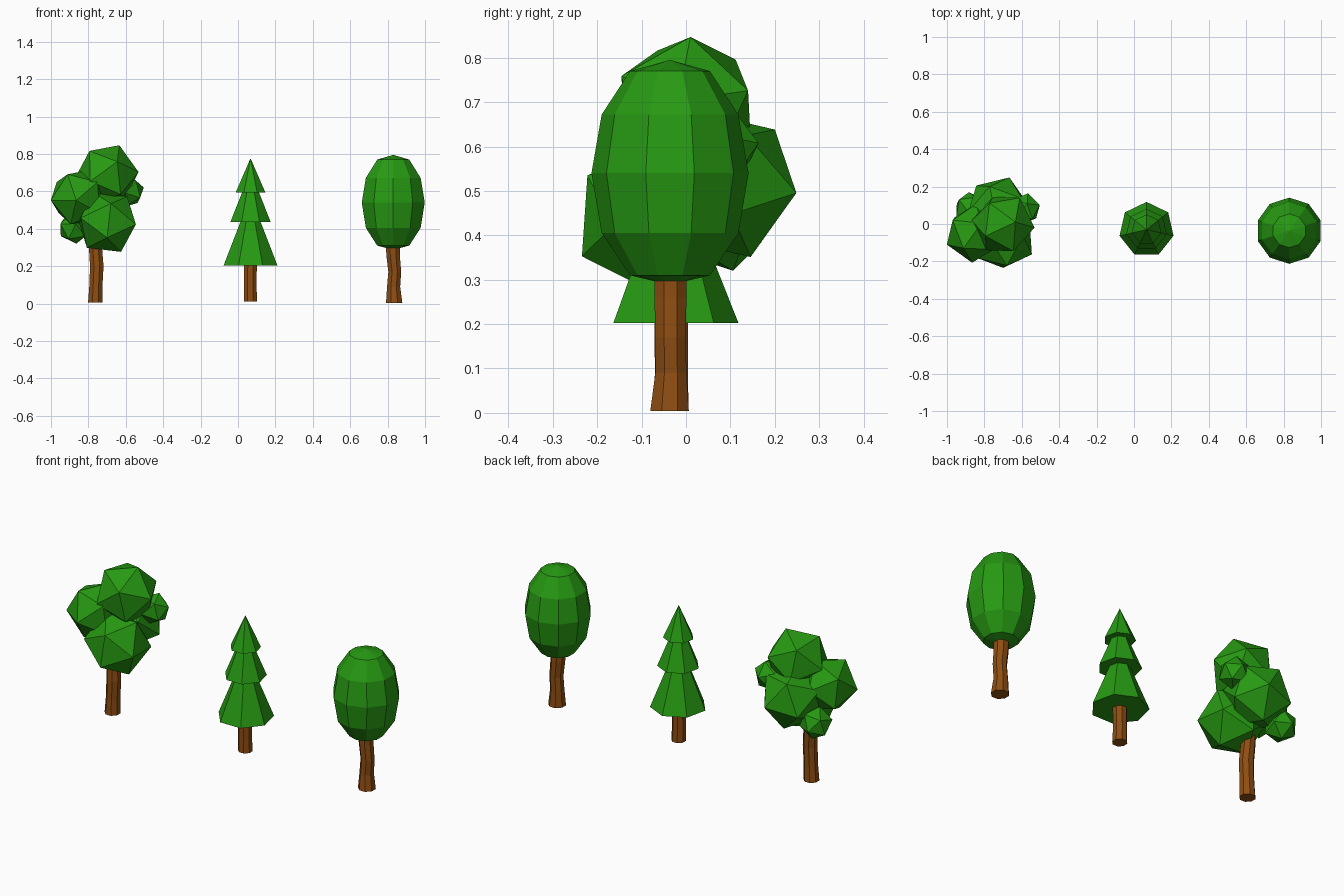
import bpy, bmesh, math
from mathutils import Vector, Matrix

if "Cube" in bpy.data.objects:
    bpy.data.objects.remove(bpy.data.objects["Cube"])


def material(name, col):
    m = bpy.data.materials.new(name)
    m.diffuse_color = (*col, 1)
    m.use_nodes = True
    m.node_tree.nodes["Principled BSDF"].inputs["Base Color"].default_value = m.diffuse_color
    return m


GREEN = material("leaf green", (0.02, 0.32, 0.006))
BROWN = material("bark brown", (0.27, 0.075, 0.006))


def finish(bm, name, mat):
    bmesh.ops.recalc_face_normals(bm, faces=bm.faces)
    me = bpy.data.meshes.new(name)
    bm.to_mesh(me)
    bm.free()
    me.materials.append(mat)
    ob = bpy.data.objects.new(name, me)
    bpy.context.collection.objects.link(ob)
    return ob


def lathe(name, mat, rings, sides, start=math.pi / 2):
    """Loft rings (x, y, z, radius); a zero radius makes a tip."""
    bm = bmesh.new()
    loops = []
    for x, y, z, r in rings:
        n = sides if r > 0 else 1
        loops.append([bm.verts.new((x + r * math.cos(start + i * math.tau / sides),
                                    y + r * math.sin(start + i * math.tau / sides), z))
                      for i in range(n)])
    for a, b in zip(loops, loops[1:]):
        for i in range(sides):
            j = (i + 1) % sides
            vs = [a[i % len(a)], a[j % len(a)], b[j % len(b)], b[i % len(b)]]
            bm.faces.new(list(dict.fromkeys(vs)))
    for l in (loops[0], loops[-1]):
        if len(l) > 1:
            bm.faces.new(l)
    return finish(bm, name, mat)


def frame(a, b):
    a = Vector(a).normalized()
    b = Vector(b)
    b = (b - a * b.dot(a)).normalized()
    return Matrix((a, b, a.cross(b))).transposed()


def leaf_ball(name, centre, radius, corner, neighbour):
    """Icosahedron turned so two adjacent corners point in given directions."""
    bm = bmesh.new()
    bmesh.ops.create_icosphere(bm, subdivisions=1, radius=radius)
    bm.verts.ensure_lookup_table()
    v = bm.verts[0]
    w = v.link_edges[0].other_vert(v)
    rot = frame(corner, neighbour) @ frame(v.co, w.co).transposed()
    bmesh.ops.transform(bm, matrix=Matrix.Translation(centre) @ rot.to_4x4(), verts=bm.verts)
    return finish(bm, name, GREEN)


# Bushy tree: trunk and six leaf balls
lathe("bushy_trunk", BROWN, [(-.763, -.035, 0.005, .042), (-.76, -.035, .09, .038),
                             (-.755, -.035, .2, .039), (-.762, -.03, .3, .038),
                             (-.76, -.02, .42, .035)], 8, math.pi / 8)
balls = [
    ("top", (-.70, 0, .69), .17, (.065, .01, .155), (-.095, -.067, .14)),
    ("left", (-.855, -.05, .567), .158, (-.145, -.06, -.015), (-.135, .08, .095)),
    ("front", (-.70, -.08, .435), .175, (0, -.167, -.089), (.02, -.145, .095)),
    ("back", (-.725, .085, .515), .175, (.06, .167, -.02), (-.05, .142, .14)),
    ("right_small", (-.585, .08, .6), .086, (.08, .02, .02), (.02, .03, .08)),
    ("low_small", (-.875, .085, .405), .088, (.01, .02, -.08), (-.075, .02, -.03)),
]
for n, c, r, d1, d2 in balls:
    leaf_ball("leaf_ball_" + n, c, r, d1, d2)

# Pine: trunk and three seven-sided tiers
px, py = .067, -.03
lathe("pine_trunk", BROWN, [(px, py, .01, .039), (px - .002, py, .08, .037),
                            (px, py, .25, .037)], 8, math.pi / 8)
for n, z0, r0, z1, r1 in (("lower", .203, .148, .45, .05),
                          ("middle", .435, .111, .61, .04),
                          ("upper", .595, .081, .777, 0)):
    lathe("pine_tier_" + n, GREEN, [(px, py, z0, r0), (px, py, z1, r1)], 7)

# Oval tree: bent trunk and ten-sided crown
lathe("oval_trunk", BROWN, [(.835, -.037, .004, .047), (.832, -.034, .09, .038),
                            (.838, -.035, .17, .037), (.829, -.035, .26, .039),
                            (.828, -.035, .34, .04)], 8, math.pi / 8)
profile = [(.288, 0), (.31, .09), (.405, .154), (.54, .177),
           (.672, .154), (.77, .09), (.795, 0)]
lathe("oval_crown", GREEN, [(.83, -.036, z, r) for z, r in profile], 10)
